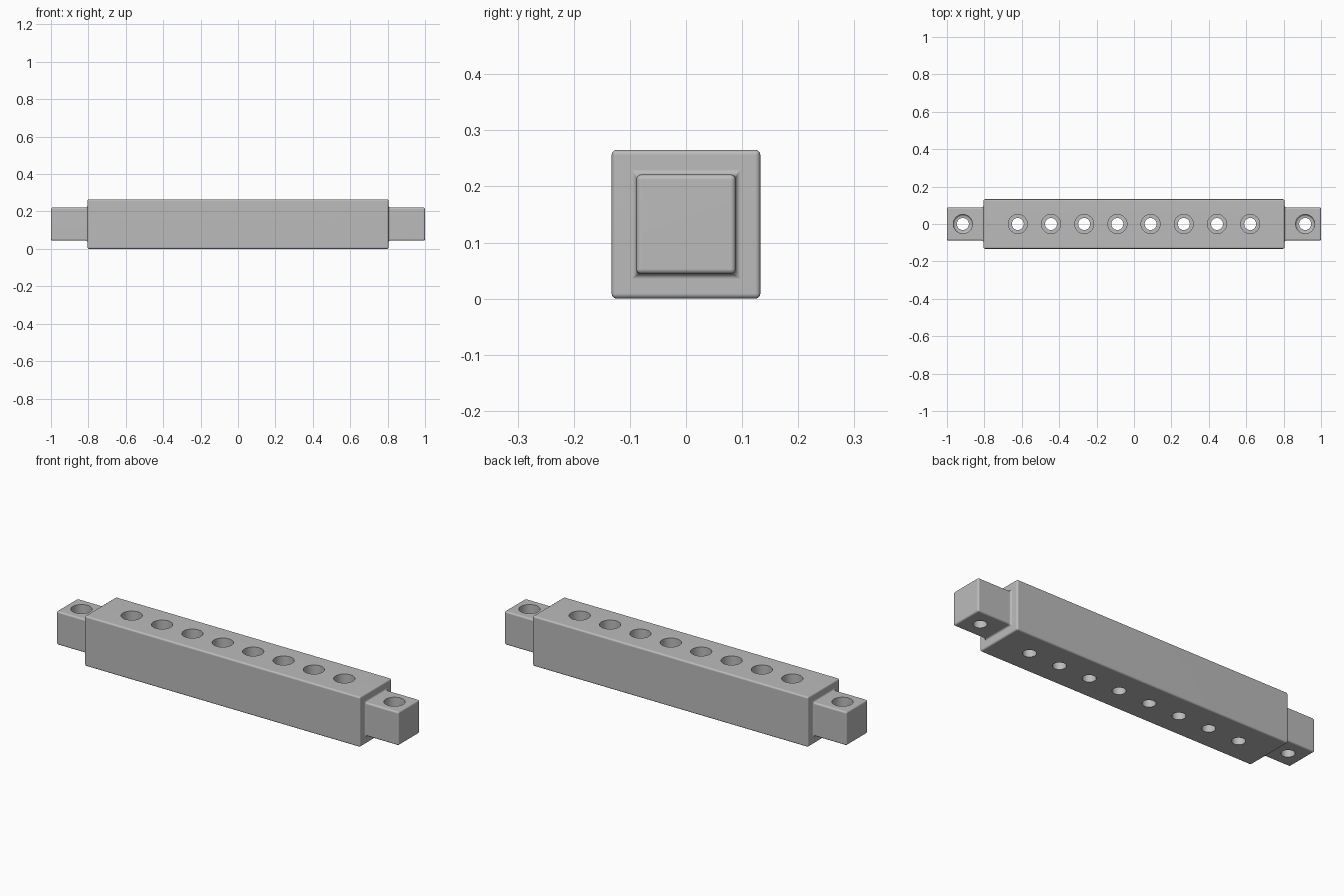
import bpy, bmesh, math
from mathutils import Matrix

cube = bpy.data.objects.get("Cube")
if cube:
    bpy.data.objects.remove(cube, do_unlink=True)

HALF, BODY_X, END_X, STEP = 0.1325, 0.805, 1.0, 0.044
TOP = 2 * HALF

grey = bpy.data.materials.new("Plain grey")
grey.use_nodes = True
colour = (0.5, 0.5, 0.5, 1)
grey.diffuse_color = colour
grey.node_tree.nodes["Principled BSDF"].inputs["Base Color"].default_value = colour


def finish(bm, name):
    bmesh.ops.recalc_face_normals(bm, faces=bm.faces[:])
    mesh = bpy.data.meshes.new(name)
    bm.to_mesh(mesh)
    bm.free()
    mesh.materials.append(grey)
    obj = bpy.data.objects.new(name, mesh)
    bpy.context.collection.objects.link(obj)
    return obj


def hole_cutter(name, x, profile):
    """Spin a (radius, height) profile about a vertical axis at x."""
    bm = bmesh.new()
    verts = [bm.verts.new((r, 0, z)) for r, z in profile]
    edges = [bm.edges.new(pair) for pair in zip(verts, verts[1:])]
    bmesh.ops.spin(bm, geom=verts + edges, axis=(0, 0, 1), cent=(0, 0, 0),
                   angle=2 * math.pi, steps=48)
    bmesh.ops.remove_doubles(bm, verts=bm.verts[:], dist=1e-5)
    bmesh.ops.translate(bm, verts=bm.verts[:], vec=(x, 0, 0))
    obj = finish(bm, name)
    obj.hide_render = True
    return obj


# Square bar with a smaller square tenon drawn out of each end
bm = bmesh.new()
bmesh.ops.create_cube(bm, size=2, matrix=Matrix.Translation((0, 0, HALF))
                      @ Matrix.Diagonal((BODY_X, HALF, HALF, 1)))
for end in [f for f in bm.faces if abs(f.normal.x) > 0.9]:
    side = math.copysign(1, end.normal.x)
    bmesh.ops.inset_individual(bm, faces=[end], thickness=STEP, use_even_offset=True)
    tip = bmesh.ops.extrude_face_region(bm, geom=[end])
    bmesh.ops.delete(bm, geom=[end], context='FACES_ONLY')
    moved = [g for g in tip["geom"] if isinstance(g, bmesh.types.BMVert)]
    bmesh.ops.translate(bm, verts=moved, vec=(side * (END_X - BODY_X), 0, 0))
bar = finish(bm, "drilled_bar")

# Rounded outer edges and filleted shoulders
bevel = bar.modifiers.new("Rounded edges", 'BEVEL')
bevel.width, bevel.segments = 0.009, 4
bevel.limit_method = 'ANGLE'

# Stepped screw holes: eight through the bar, one through each tenon
WIDE, NARROW = 0.051, 0.032


def stepped(floor, fillet):
    arc = [(WIDE - fillet * (1 - math.cos(a)), floor + fillet * (1 - math.sin(a)))
           for a in (math.radians(d) for d in range(90, -1, -15))] if fillet else []
    arc = [(WIDE - fillet + fillet * math.sin(math.radians(d)),
            floor + fillet - fillet * math.cos(math.radians(d)))
           for d in range(0, 91, 15)] if fillet else [(WIDE, floor)]
    return [(0, -0.05), (NARROW, -0.05), (NARROW, floor)] + arc + [
        (WIDE, TOP + 0.05), (0, TOP + 0.05)]


cutters = [hole_cutter(f"bar_hole_cutter_{i + 1}", (i - 3.5) * 0.1775, stepped(0.12, 0))
           for i in range(8)]
cutters += [hole_cutter(f"tenon_hole_cutter_{n}", s * 0.915, stepped(0.12, 0.012))
            for n, s in (("left", 1), ("right", -1))]
for cutter in cutters:
    cut = bar.modifiers.new(cutter.name, 'BOOLEAN')
    cut.operation, cut.solver, cut.object = 'DIFFERENCE', 'EXACT', cutter

# Bake the cuts, remove the cutters, then smooth only the rounded surfaces
bpy.ops.object.select_all(action='DESELECT')
bpy.context.view_layer.objects.active = bar
bar.select_set(True)
for modifier in list(bar.modifiers):
    bpy.ops.object.modifier_apply(modifier=modifier.name)
for cutter in cutters:
    bpy.data.objects.remove(cutter, do_unlink=True)
bpy.ops.object.shade_smooth_by_angle(angle=math.radians(35))
weighted = bar.modifiers.new("Flat face normals", 'WEIGHTED_NORMAL')
weighted.keep_sharp = True
